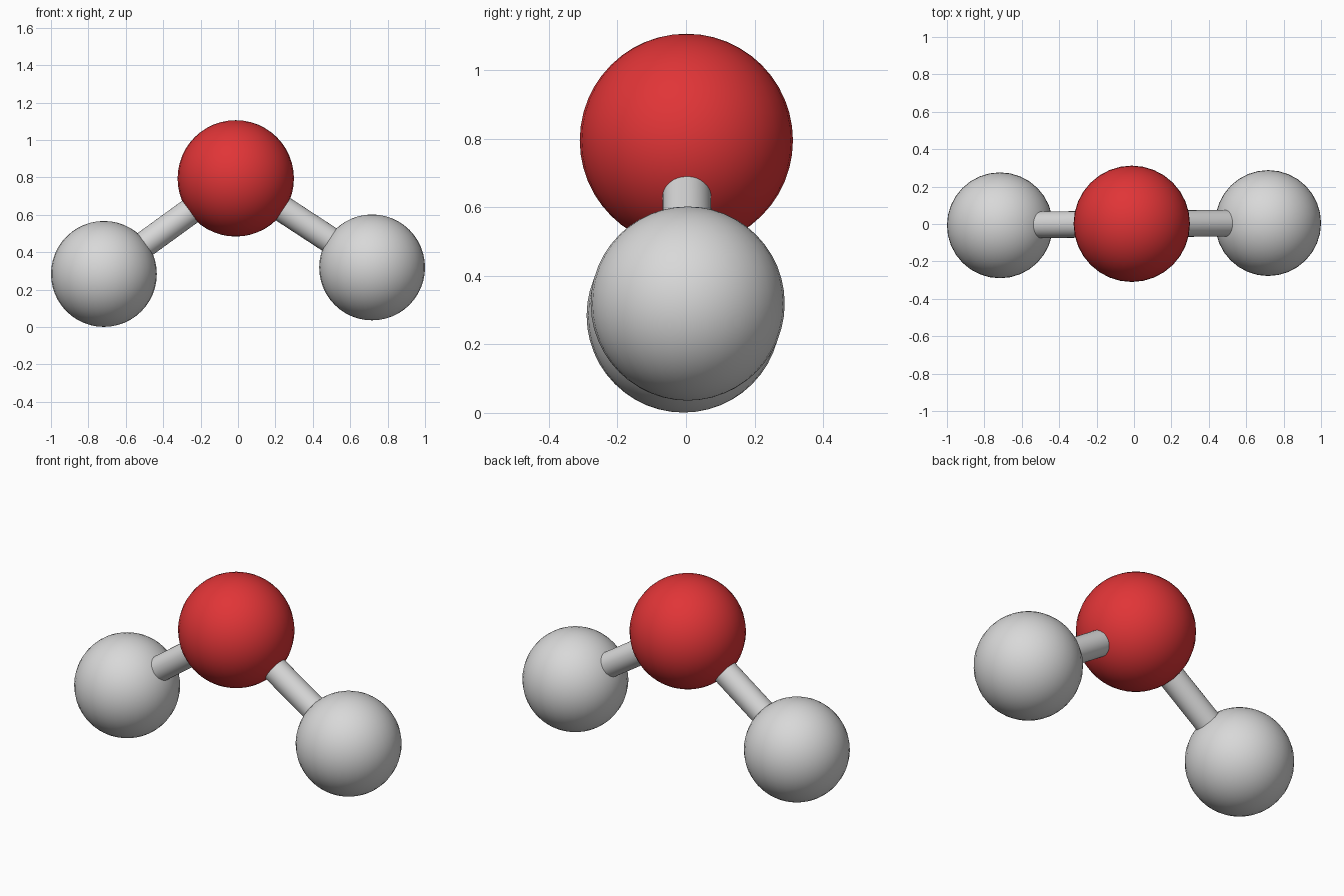
import bpy
from mathutils import Vector

if "Cube" in bpy.data.objects:
    bpy.data.objects.remove(bpy.data.objects["Cube"])


def material(name, rgb):
    m = bpy.data.materials.new(name)
    m.diffuse_color = (*rgb, 1)
    m.use_nodes = True
    m.node_tree.nodes["Principled BSDF"].inputs["Base Color"].default_value = m.diffuse_color
    return m


red = material("red", (0.75, 0.035, 0.038))
grey = material("light grey", (0.69, 0.69, 0.69))


def finish(name, mat):
    obj = bpy.context.object
    obj.name = name
    obj.data.materials.append(mat)
    bpy.ops.object.shade_smooth_by_angle()


def ball(name, centre, radius, mat):
    bpy.ops.mesh.primitive_uv_sphere_add(segments=32, ring_count=24, radius=radius, location=centre)
    finish(name, mat)


def rod(name, a, b, radius, mat):
    d = b - a
    bpy.ops.mesh.primitive_cylinder_add(vertices=32, radius=radius, depth=d.length, location=(a + b) / 2,
                                        rotation=d.to_track_quat('Z', 'Y').to_euler())
    finish(name, mat)


# Ball centres
top = Vector((-0.012, 0.001, 0.795))
left = Vector((-0.717, -0.007, 0.284))
right = Vector((0.717, 0.005, 0.319))

# Large central ball and two smaller outer balls
ball("centre_ball", top, 0.311, red)
ball("left_ball", left, 0.283, grey)
ball("right_ball", right, 0.283, grey)

# Rods joining the ball centres
rod("left_rod", top, left, 0.071, grey)
rod("right_rod", top, right, 0.071, grey)
